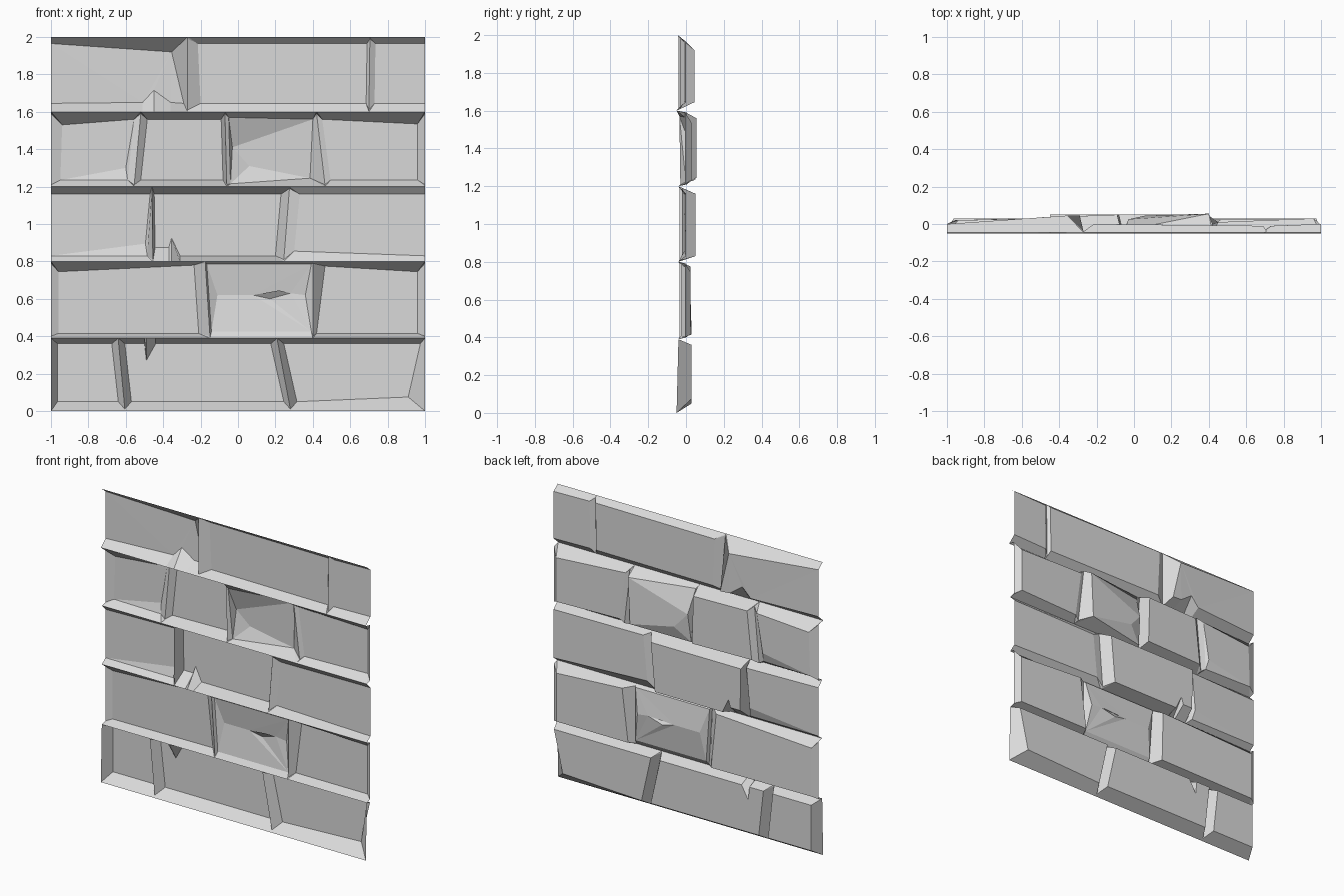
import bpy
import bmesh
from mathutils import Vector

cube = bpy.data.objects.get("Cube")
if cube:
    bpy.data.objects.remove(cube, do_unlink=True)

# One plain grey for the whole wall
grey = bpy.data.materials.new("stone_grey")
grey.use_nodes = True
grey.diffuse_color = (0.7, 0.7, 0.7, 1)
grey.node_tree.nodes["Principled BSDF"].inputs["Base Color"].default_value = (0.7, 0.7, 0.7, 1)

# Height and depth of the mortar line under and over each course
MORTAR = [(0, -0.05), (0.39, -0.04), (0.8, -0.04), (1.2, -0.04), (1.6, -0.05), (2, -0.045)]


def make_brick(name, faces):
    """Turn front-facing point loops into a thin flat-shaded shell whose relief faces +y."""
    bm = bmesh.new()
    found = {}
    for loop in faces:
        verts = []
        for point in loop:
            x, z, y = (round(value, 4) for value in point)
            key = (x, z, y)
            if key not in found:
                found[key] = bm.verts.new((x, y, z))
            if found[key] not in verts:
                verts.append(found[key])
        if len(verts) > 2:
            bm.faces.new(list(reversed(verts)))
    bmesh.ops.triangulate(bm, faces=[f for f in bm.faces if len(f.verts) > 4])
    mesh = bpy.data.meshes.new(name)
    bm.to_mesh(mesh)
    bm.free()
    mesh.materials.append(grey)
    obj = bpy.data.objects.new(name, mesh)
    bpy.context.collection.objects.link(obj)
    return obj


def slope(mortar_a, joint_a, mortar_b, joint_b, rail):
    """Faces between a mortar line and a cap edge that may have chips."""
    line = [mortar_a]
    for point in rail[1:-1]:
        t = (point[0] - mortar_a[0]) / (mortar_b[0] - mortar_a[0])
        line.append(mortar_a.lerp(mortar_b, t))
    line.append(mortar_b)
    faces = [[line[i], line[i + 1], rail[i + 1], rail[i]] for i in range(len(rail) - 1)]
    return faces + [[mortar_a, rail[0], joint_a], [mortar_b, joint_b, rail[-1]]]


def brick(name, course, left, right, z, depth, inset=(0.035, 0.035), nudge=None,
          bottom_chip=(), top_chip=(), open_side="", cap=None):
    """Sloped sides run from the mortar and joints to a raised cap.
    left, right: joint x at the bottom and top, and its y (None at a deep wall edge);
    z: cap bottom and top; depth: cap y at its left and right;
    nudge: offsets of single cap corners."""
    (z0, y0), (z1, y1) = MORTAR[course], MORTAR[course + 1]
    places = [(left, 0, z0, y0, 1), (right, 0, z0, y0, 1), (right, 1, z1, y1, -1), (left, 1, z1, y1, -1)]
    outer = [Vector((side[k], height, y)) for side, k, height, y, _ in places]
    joint = [o if side[2] is None else Vector((side[k], height + sign * 0.01, side[2]))
             for o, (side, k, height, _, sign) in zip(outer, places)]
    corners = {
        "bottom_left": Vector((left[0] + inset[0], z[0], depth[0])),
        "bottom_right": Vector((right[0] - inset[1], z[0], depth[1])),
        "top_right": Vector((right[1] - inset[1], z[1], depth[1])),
        "top_left": Vector((left[1] + inset[0], z[1], depth[0])),
    }
    for key, offset in (nudge or {}).items():
        corners[key] += Vector(offset)
    bl, br, tr, tl = corners.values()
    bottom = [bl, *map(Vector, bottom_chip), br]
    top = [tr, *map(Vector, top_chip), tl]
    faces = slope(outer[0], joint[0], outer[1], joint[1], bottom)
    faces += slope(outer[2], joint[2], outer[3], joint[3], top)
    if open_side != "right":
        faces.append([joint[1], joint[2], tr, br])
    if open_side != "left":
        faces.append([joint[3], joint[0], bl, tl])
    faces += cap(bl, br, tr, tl) if cap else [bottom + top]
    # Drop slivers lying in the plane of an open edge
    faces = [f for f in faces if len({round(p[0], 4) for p in f}) > 1]
    return make_brick(name, faces)


def caved_cap(bl, br, tr, tl):
    """Cap folded along a ridge, with a small crack in it."""
    start, end = (-0.11, 0.62, 0.01), (0.36, 0.62, 0.01)
    crack_a, crack_b = (0.08, 0.62, 0.01), (0.28, 0.63, 0.01)
    upper, lower = (0.22, 0.645, -0.015), (0.17, 0.6, 0.015)
    return [[start, crack_a, upper, crack_b, end, tr, tl],
            [bl, br, end, crack_b, lower, crack_a, start],
            [crack_a, lower, crack_b, upper],
            [bl, start, tl], [br, tr, end]]


def broken_cap(bl, br, tr, tl):
    """Cap with its upper left corner broken off."""
    edge, inner = Vector((bl[0], 1.41, 0.025)), Vector((0.06, 1.31, 0.045))
    # The raised edge leans in slightly, closing the joint beside it
    edge[0] += 0.01
    return [[tl, edge, tr], [edge, inner, br, tr], [bl, br, inner], [bl, inner, edge],
            [bl, edge, tl]]


def worn_cap(bl, br, tr, tl):
    """Cap worn down along its lower right edge."""
    knee = br + Vector((-0.01, 0.065, 0.02))
    return [[bl, br, knee], [bl, knee, tr, tl], [br, tr, knee]]


LEFT, RIGHT = (-1, -1, None), (1, 1, None)
SHALLOW_LEFT, SHALLOW_RIGHT = (-1, -1, 0), (1, 1, -0.005)

# Bottom course
a, b = (-0.605, -0.64, -0.035), (0.28, 0.21, -0.035)
z = (0.05, 0.36)
brick("bottom_course_left", 0, LEFT, a, z, (0.03, 0.03))
brick("bottom_course_middle", 0, a, b, z, (0.03, 0.03),
      top_chip=[(-0.44, 0.36, 0.03), (-0.49, 0.27, 0.03), (-0.5, 0.36, 0.03)])
brick("bottom_course_right", 0, b, RIGHT, z, (0.03, 0.03),
      nudge={"bottom_right": (-0.055, 0.025, 0), "top_right": (0.01, 0, 0)})

# Second course
a, b = (-0.15, -0.175, -0.035), (0.4, 0.4, -0.025)
z = (0.415, 0.745)
brick("second_course_left", 1, SHALLOW_LEFT, a, z, (0.02, 0.03), inset=(0.04, 0.06),
      nudge={"top_right": (0, 0.035, -0.02)})
brick("second_course_caved", 1, a, b, (0.425, 0.785), (-0.015, -0.015), inset=(0.008, 0.008),
      cap=caved_cap)
brick("second_course_right", 1, b, SHALLOW_RIGHT, z, (0.025, 0.025), inset=(0.02, 0.04),
      nudge={"top_left": (0.045, 0.03, 0)})

# Third course
a, b = (-0.455, -0.46, -0.035), (0.245, 0.275, -0.02)
z = (0.83, 1.16)
brick("third_course_left", 2, LEFT, a, z, (0, 0), inset=(0, 0.03), open_side="left",
      nudge={"top_right": (0.02, 0, 0.02)}, cap=worn_cap)
brick("third_course_middle", 2, a, b, z, (0.05, 0.05), inset=(0.012, 0.045),
      nudge={"bottom_left": (0, 0.045, 0)},
      bottom_chip=[(-0.37, 0.875, 0.05), (-0.355, 0.925, 0.05), (-0.31, 0.83, 0.05)])
brick("third_course_right", 2, b, RIGHT, z, (-0.01, 0), inset=(0.055, 0), open_side="right",
      nudge={"bottom_left": (0, 0.025, 0)})

# Fourth course
a, b, c = (-0.555, -0.52, 0.005), (-0.06, -0.07, -0.03), (0.465, 0.42, 0)
z = (1.235, 1.56)
brick("fourth_course_left", 3, SHALLOW_LEFT, a, z, (0.02, 0.01), inset=(0.05, 0.035),
      nudge={"top_left": (0.01, -0.03, 0), "top_right": (0, 0, 0.02)}, cap=worn_cap)
brick("fourth_course_inner", 3, a, b, z, (0.035, 0.05), inset=(0.035, 0.02))
brick("fourth_course_broken", 3, b, c, z, (0, 0.055), inset=(0.02, 0.05), cap=broken_cap,
      nudge={"bottom_left": (0, -0.02, 0), "top_left": (0, 0.01, -0.035),
             "bottom_right": (-0.03, 0.01, 0), "top_right": (0.03, 0, 0)})
brick("fourth_course_right", 3, c, SHALLOW_RIGHT, z, (0.01, 0.03), inset=(0.03, 0.04),
      nudge={"top_right": (0, -0.025, 0)})

# Top course
a, b = (-0.27, -0.27, -0.04), (0.7, 0.705, -0.03)
z = (1.645, 1.965)
brick("top_course_left", 4, LEFT, a, z, (0, 0.045), inset=(0, 0.02), open_side="left",
      nudge={"top_right": (-0.065, -0.045, 0)},
      bottom_chip=[(-0.51, 1.65, 0.032), (-0.45, 1.715, 0.036), (-0.36, 1.65, 0.042)])
brick("top_course_middle", 4, a, b, z, (0, -0.01), inset=(0.055, 0.015),
      nudge={"bottom_left": (0.015, 0, 0)})
brick("top_course_right", 4, b, RIGHT, z, (-0.01, 0), inset=(0.03, 0), open_side="right")
